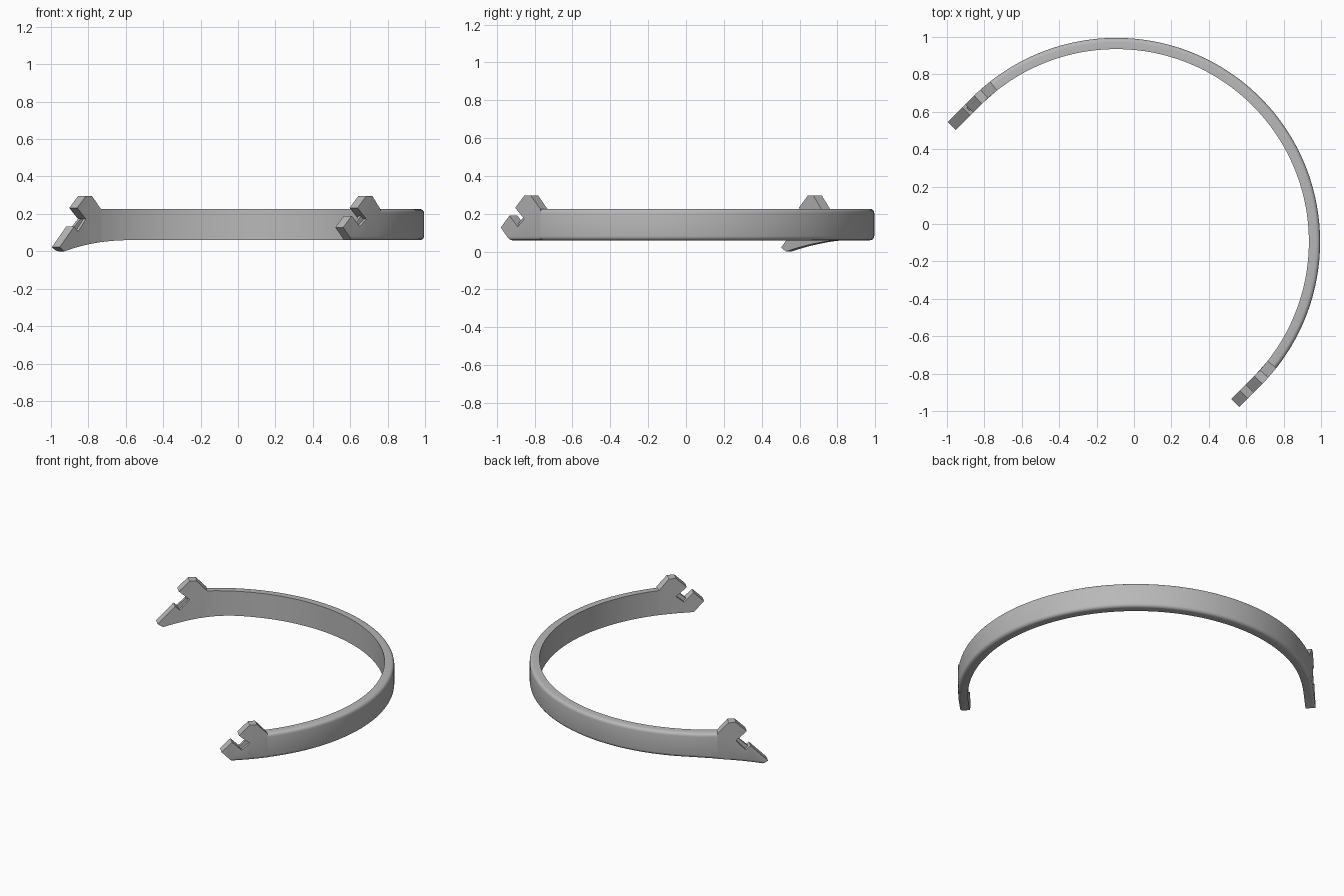
import bpy, bmesh, math

cube = bpy.data.objects.get("Cube")
if cube:
    bpy.data.objects.remove(cube)

grey = bpy.data.materials.new("satin grey")
grey.use_nodes = True
GREY = (0.48, 0.48, 0.48, 1)
grey.diffuse_color = GREY
grey.node_tree.nodes["Principled BSDF"].inputs["Base Color"].default_value = GREY

CENTRE, RADIUS, HALF = -0.095, 1.06, 0.03   # arc centre on x = y, mid radius, half thickness
LOW, HIGH, ROUND = 0.06, 0.226, 0.022       # band heights and outer edge rounding
JOIN = -0.125                               # where the band meets each clasp
CORNER = math.radians(135)


def place(s, off, z, mirrored=False):
    """Point at distance s past the end of the arc; straight when s > 0."""
    ang = CORNER + min(s, 0) / RADIUS
    r = RADIUS + off
    run = max(s, 0)
    x = CENTRE + r * math.cos(ang) - run * math.sin(ang)
    y = CENTRE + r * math.sin(ang) + run * math.cos(ang)
    return (y, x, z) if mirrored else (x, y, z)


def lower_edge(s):
    """Bottom of the band sweeps down towards the long clasp."""
    t = max(0, (s + 0.33) / 0.48)
    return LOW * (1 - t * t)


def finish(bm, name, angle=30):
    bmesh.ops.recalc_face_normals(bm, faces=bm.faces)
    mesh = bpy.data.meshes.new(name)
    bm.to_mesh(mesh)
    bm.free()
    mesh.materials.append(grey)
    ob = bpy.data.objects.new(name, mesh)
    bpy.context.collection.objects.link(ob)
    bpy.ops.object.select_all(action='DESELECT')
    ob.select_set(True)
    bpy.context.view_layer.objects.active = ob
    bpy.ops.object.shade_smooth_by_angle(angle=math.radians(angle))
    return ob


def section(low):
    """Band cross-section: square inside, rounded outside."""
    pts = [(-HALF, low), (-HALF, HIGH)]
    steps = [math.radians(a) for a in (90, 67, 45, 22, 0)]
    edge = HALF - ROUND
    pts += [(edge + ROUND * math.cos(a), HIGH - ROUND + ROUND * math.sin(a)) for a in steps]
    pts += [(edge + ROUND * math.cos(a), low + ROUND - ROUND * math.sin(a)) for a in reversed(steps)]
    return pts


# Curved band, lofted from the long clasp to the short clasp
bm = bmesh.new()
rings = []
COUNT = 96
start, stop = JOIN, -(math.pi * RADIUS + JOIN)
for i in range(COUNT + 1):
    s = start + (stop - start) * i / COUNT
    rings.append([bm.verts.new(place(s, o, z)) for o, z in section(lower_edge(s))])
for a, b in zip(rings, rings[1:]):
    for j in range(len(a)):
        k = (j + 1) % len(a)
        bm.faces.new((a[j], a[k], b[k], b[j]))
bm.faces.new(rings[0])
bm.faces.new(rings[-1])
finish(bm, "curved_band")


def plate(name, outline, inner, outer, mirrored, bottom=0):
    """Extrude a side outline across the thickness, rounding the first outer edges."""
    bm = bmesh.new()
    sides = [[bm.verts.new(place(s, o, z, mirrored)) for s, z in outline] for o in (inner, outer)]
    a, b = sides
    n = len(outline)
    for j in range(n):
        k = (j + 1) % n
        bm.faces.new((a[j], a[k], b[k], b[j]))
    bm.faces.new(a)
    bm.faces.new(b)
    bmesh.ops.recalc_face_normals(bm, faces=bm.faces)
    if bottom:
        edges = [bm.edges.get((b[j], b[j + 1])) for j in range(bottom)]
        bmesh.ops.bevel(bm, geom=edges, offset=0.018, segments=3, profile=0.5, affect='EDGES')
    caps = [f for f in bm.faces if len(f.verts) > 4]
    bmesh.ops.triangulate(bm, faces=caps)
    return finish(bm, name)


# Upper hook shared by both clasps, from the notch back to the band
hook = [(-0.015, 0.172), (0.052, 0.232), (-0.015, 0.296), (-0.06, 0.296), (JOIN, HIGH)]

# Long clasp with a drooping lower jaw
droop = [JOIN + (0.15 - JOIN) * i / 6 for i in range(7)]
long_outline = [(s, lower_edge(s)) for s in droop]
long_outline += [(0.184, 0.022), (0.075, 0.132), (0.045, 0.105)] + hook
plate("long_clasp", long_outline, -HALF, HALF, False, 6)

# Short clasp with a blunt lower jaw
short_outline = [(JOIN, LOW), (-0.02, LOW), (0.095, LOW), (0.16, 0.128), (0.095, 0.19), (0.035, 0.132)]
plate("short_clasp", short_outline + hook, -HALF, HALF, True, 2)

# Narrow ribs seated in the clasp notches
plate("long_clasp_rib", [(0.045, 0.1), (0.06, 0.125), (0.005, 0.175), (-0.02, 0.165)], -0.01, 0.01, False)
plate("short_clasp_rib", [(0.035, 0.125), (0.05, 0.148), (0.005, 0.188), (-0.02, 0.165)], -0.01, 0.01, True)
